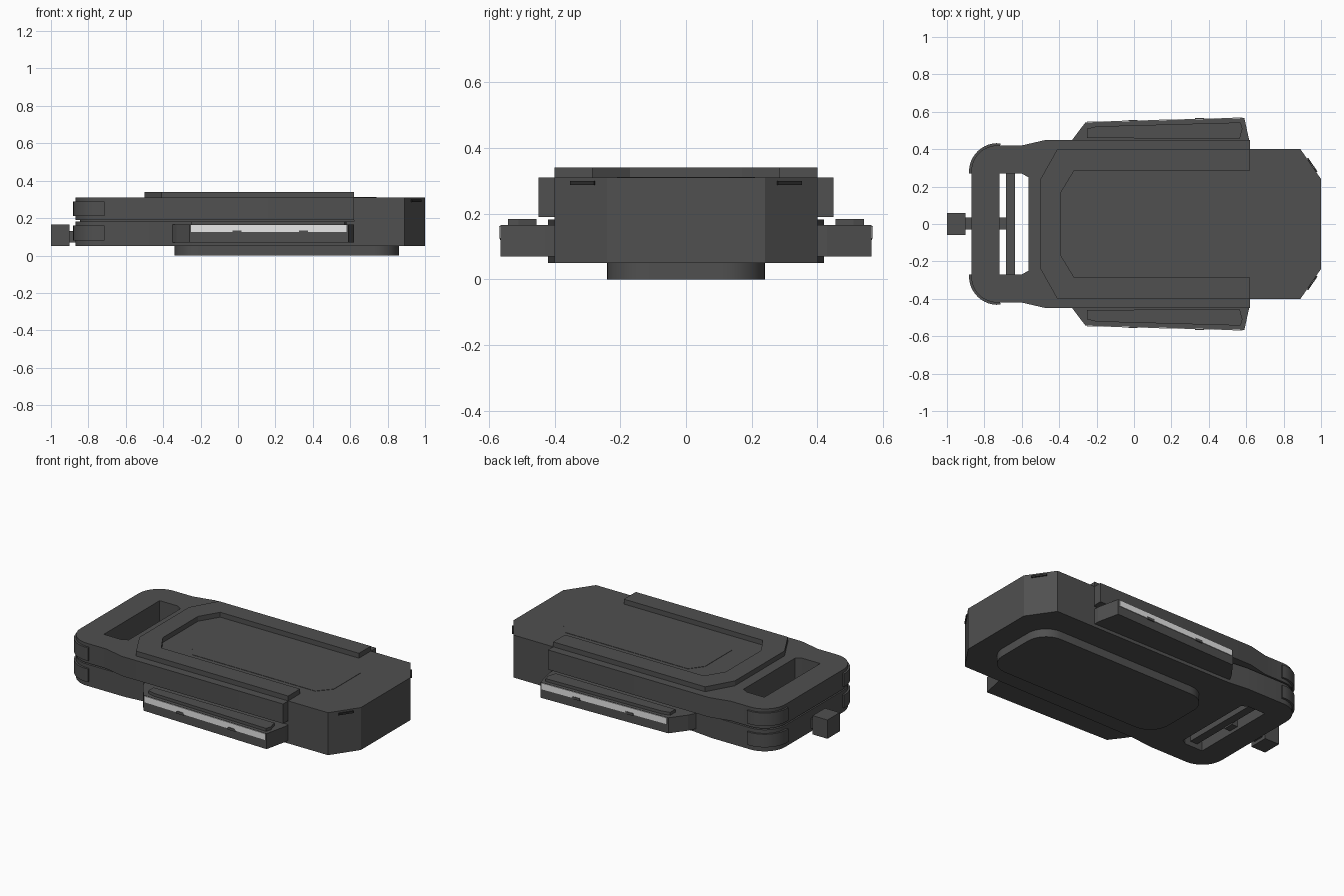
import bpy, bmesh, math

if "Cube" in bpy.data.objects:
    bpy.data.objects.remove(bpy.data.objects["Cube"])


def material(name, v):
    m = bpy.data.materials.new(name)
    m.diffuse_color = (v, v, v, 1)
    m.use_nodes = True
    m.node_tree.nodes["Principled BSDF"].inputs["Base Color"].default_value = m.diffuse_color
    return m


GREY = material("dark grey", 0.08)
LIGHT = material("pale strip", 0.8)
BLACK = material("black", 0.025)


def prism(name, pts, z0, z1, mat=GREY):
    """Extrude an xy outline from z0 to z1."""
    bm = bmesh.new()
    face = bm.faces.new([bm.verts.new((x, y, z0)) for x, y in pts])
    top = bmesh.ops.extrude_face_region(bm, geom=[face])["geom"]
    for v in top:
        if isinstance(v, bmesh.types.BMVert):
            v.co.z = z1
    bmesh.ops.recalc_face_normals(bm, faces=bm.faces)
    me = bpy.data.meshes.new(name)
    bm.to_mesh(me)
    bm.free()
    ob = bpy.data.objects.new(name, me)
    me.materials.append(mat)
    bpy.context.collection.objects.link(ob)
    return ob


def box(name, x0, x1, y0, y1, z0, z1, mat=GREY):
    return prism(name, [(x0, y0), (x1, y0), (x1, y1), (x0, y1)], z0, z1, mat)


def arc(cx, cy, r, a0, a1, n=12):
    return [(cx + r * math.cos(math.radians(a0 + (a1 - a0) * i / n)),
             cy + r * math.sin(math.radians(a0 + (a1 - a0) * i / n))) for i in range(n + 1)]


def both(half):
    """Complete a +y half outline with its mirror image."""
    return half + [(x, -y) for x, y in reversed(half)]


def smooth(ob):
    bpy.ops.object.select_all(action='DESELECT')
    ob.select_set(True)
    bpy.context.view_layer.objects.active = ob
    bpy.ops.object.shade_smooth_by_angle(angle=math.radians(25))


def cut(ob, cutter):
    mod = ob.modifiers.new("opening", 'BOOLEAN')
    mod.operation = 'DIFFERENCE'
    mod.solver = 'EXACT'
    mod.object = cutter
    bpy.context.view_layer.objects.active = ob
    bpy.ops.object.modifier_apply(modifier=mod.name)


# main body: upper shell, recessed seam, lower shell, with handle opening
nose = [(1.0, .24), (.89, .40), (.62, .40)]
upper = prism("upper_shell", both(nose + [(.62, .45), (-.47, .45), (-.60, .42)]
              + arc(-.73, .28, .14, 90, 180)), .19, .31)
seam = prism("seam_core", both(nose + [(.62, .385), (-.60, .385)]
             + arc(-.73, .28, .115, 90, 180)), .182, .19)
lower = prism("lower_shell", both(nose + [(-.33, .405), (-.47, .42), (-.60, .42)]
              + arc(-.73, .28, .14, 90, 180)), .05, .182)
cutter = prism("handle_cutter", both([(-.565, .25), (-.60, .27), (-.72, .27)]), 0, .5)
cutter.hide_render = True
for ob in (upper, seam, lower):
    cut(ob, cutter)
    smooth(ob)
bpy.data.objects.remove(cutter)

# rounded foot plate underneath
foot = []
for cx, cy, a in ((.73, .11, 0), (-.21, .11, 90), (-.21, -.11, 180), (.73, -.11, 270)):
    foot += arc(cx, cy, .13, a, a + 90)
smooth(prism("foot_plate", foot, 0, .05))

# raised U-shaped frame and screen panel on top
prism("top_frame", [(.62, .40), (-.41, .40), (-.50, .24), (-.50, -.24), (-.41, -.40),
                    (.62, -.40), (.62, -.285), (-.32, -.285), (-.39, -.17),
                    (-.39, .17), (-.32, .285), (.62, .285)], .31, .34)
prism("screen_panel", both([(.74, .13), (.67, .21), (-.16, .21), (-.22, .13)]), .31, .312)

# bar across the handle opening, and the tail plug on its rod
box("handle_bar", -.685, -.635, -.275, .275, .08, .16)
box("tail_rod", -.91, -.68, -.03, .035, .07, .13)
box("tail_plug", -1.0, -.90, -.06, .06, .05, .165)

for side, s in (("left", 1), ("right", -1)):
    def flip(pts):
        return [(x, y * s) for x, y in pts]

    # side wing with raised pad and pale strip
    prism(side + "_wing", flip([(-.36, .39), (-.33, .45), (-.26, .543), (.59, .566),
                                (.62, .43), (.62, .39)]), .07, .165)
    prism(side + "_wing_pad", flip([(-.25, .46), (-.25, .51), (-.20, .522), (.57, .543),
                                    (.58, .51), (.565, .455)]), .165, .183)
    prism(side + "_pale_strip", flip([(-.25, .54), (-.25, .547), (.58, .5695),
                                      (.58, .56)]), .125, .163, LIGHT)
    for x in (-.005, .35):
        y = .547 + (x + .25) * .0271
        box(side + "_strip_clip", x - .025, x + .025, s * (y - .01), s * (y + .003), .12, .135)

    # corner bumpers on both shells
    for level, z in (("lower", .08), ("upper", .21)):
        ring = arc(-.73, .28, .152, 84, 184) + arc(-.73, .28, .13, 184, 84)
        smooth(prism(side + "_" + level + "_bumper", flip(ring), z, z + .08))

    # vent slot on the nose chamfer
    prism(side + "_nose_vent", flip([(.975, .277), (.981, .281), (.931, .354), (.925, .350)]),
          .287, .299, BLACK)
